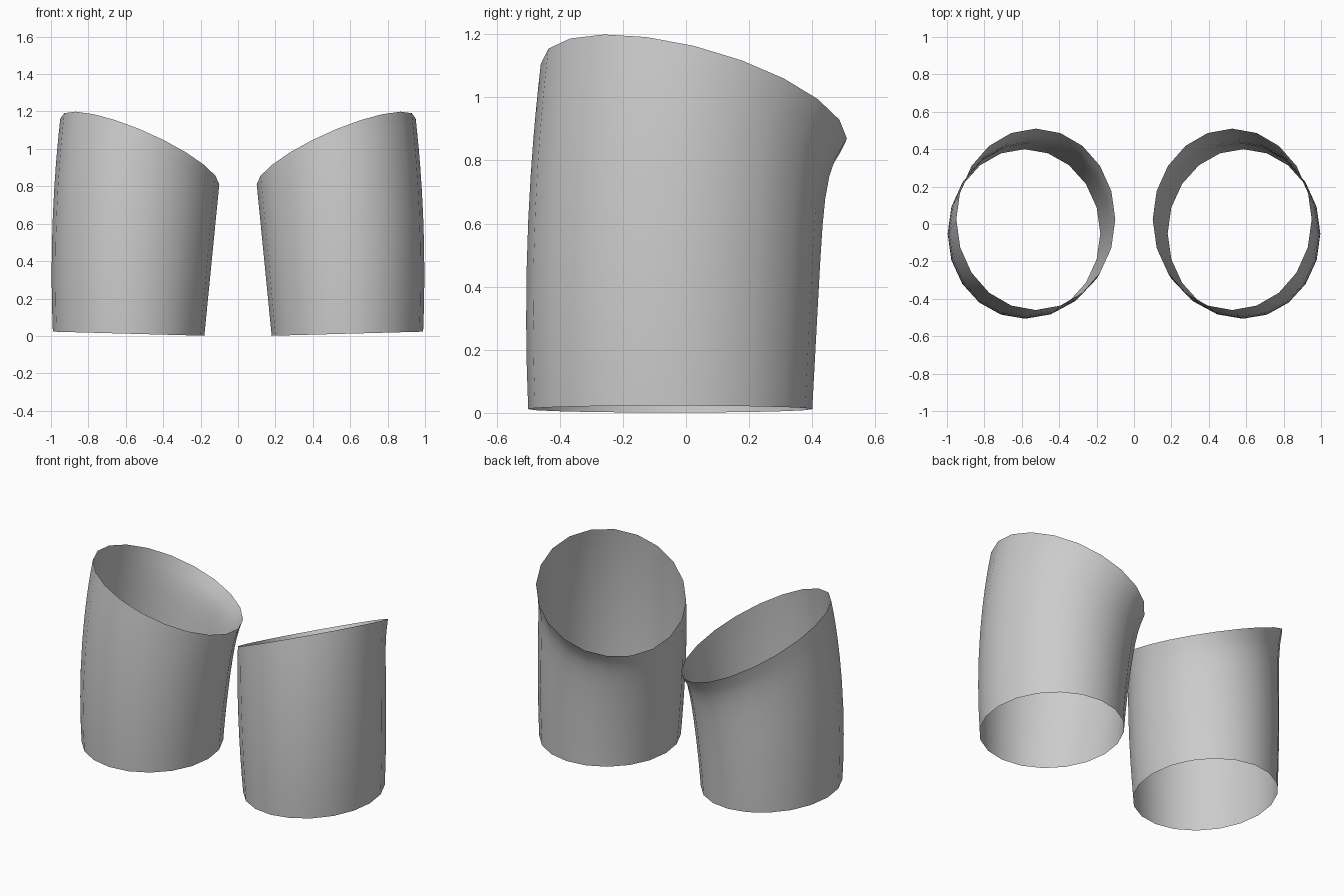
import bpy, bmesh
from math import sin, cos, radians, pi

if "Cube" in bpy.data.objects:
    bpy.data.objects.remove(bpy.data.objects["Cube"])

SIDES = 20
LEVELS = [0, 0.12, 0.25, 0.4, 0.55, 0.68, 0.78, 0.86, 0.93, 1]


def mix(a, b, w):
    return a + (b - a) * w


def sleeve_point(a, t):
    # bottom hem ellipse and slanted top rim ellipse
    bx, by, bz = 0.585 + 0.405 * cos(a), -0.05 + 0.45 * sin(a), 0.012 + 0.011 * cos(a)
    tx, ty = 0.525 + 0.425 * cos(a), 0.025 + 0.485 * sin(a)
    tz = 0.987 + 0.212 * cos(a + radians(34))
    # wall curves: bulging front/outside, straight inside, flared back
    bulge = 2.2 * t * t - 1.2 * t
    flare = 0.42 * t + 0.58 * t ** 10
    fx = mix(t, bulge, (1 + cos(a)) / 2)
    fy = mix(bulge, flare, (1 + sin(a)) / 2)
    return mix(bx, tx, fx), mix(by, ty, fy), mix(bz, tz, t)


def make_sleeve(name, side):
    bm = bmesh.new()
    rings = []
    for t in LEVELS:
        ring = []
        for i in range(SIDES):
            x, y, z = sleeve_point(2 * pi * i / SIDES, t)
            ring.append(bm.verts.new((side * x, y, z)))
        rings.append(ring)
    for lo, hi in zip(rings, rings[1:]):
        for i in range(SIDES):
            j = (i + 1) % SIDES
            quad = [lo[i], lo[j], hi[j], hi[i]]
            face = bm.faces.new(quad if side > 0 else quad[::-1])
            face.smooth = True
    mesh = bpy.data.meshes.new(name)
    bm.to_mesh(mesh)
    bm.free()
    bpy.context.collection.objects.link(bpy.data.objects.new(name, mesh))


# pair of open, mirrored sleeves
make_sleeve("sleeve_right", 1)
make_sleeve("sleeve_left", -1)
